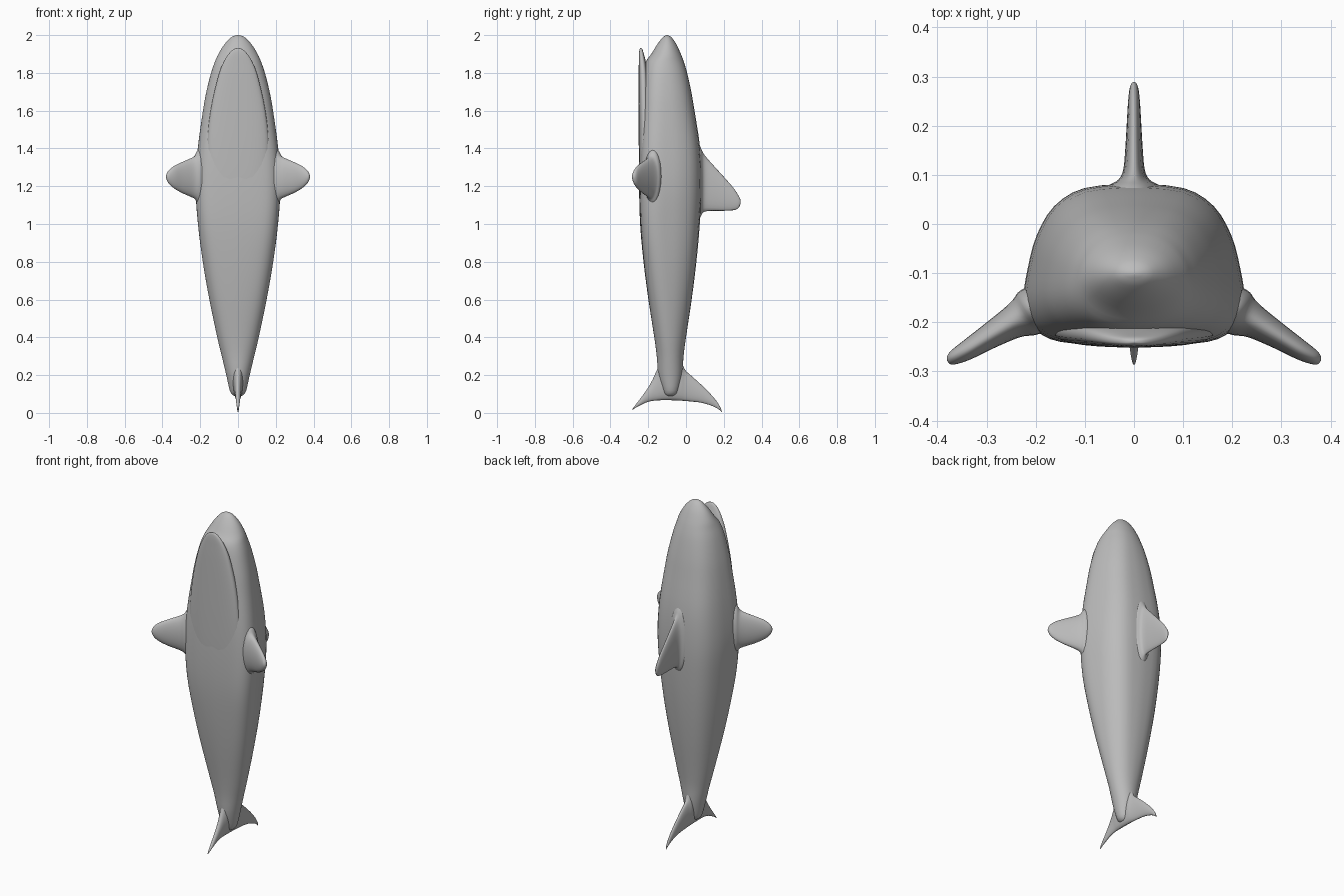
import bpy, bmesh, math
from mathutils import Vector

grey = bpy.data.materials.new("grey skin")
grey.diffuse_color = (0.5, 0.5, 0.5, 1)


def spline(rows, steps):
    """Smooth curve through rows of numbers."""
    out = []
    n = len(rows)
    for i in range(n - 1):
        p = [rows[max(0, min(n - 1, i + k))] for k in (-1, 0, 1, 2)]
        for s in range(steps):
            t = s / steps
            out.append([0.5 * (2 * b + (c - a) * t + (2 * a - 5 * b + 4 * c - d) * t * t
                               + (3 * b - a - 3 * c + d) * t ** 3)
                        for a, b, c, d in zip(*p)])
    out.append(list(rows[-1]))
    return out


def loft(name, rings):
    bm = bmesh.new()
    vr = [[bm.verts.new(p) for p in r] for r in rings]
    n = len(vr[0])
    for a, b in zip(vr, vr[1:]):
        for i in range(n):
            j = (i + 1) % n
            bm.faces.new((a[i], a[j], b[j], b[i]))
    bm.faces.new(vr[0])
    bm.faces.new(vr[-1])
    bmesh.ops.recalc_face_normals(bm, faces=bm.faces)
    me = bpy.data.meshes.new(name)
    bm.to_mesh(me)
    bm.free()
    me.materials.append(grey)
    ob = bpy.data.objects.new(name, me)
    bpy.context.collection.objects.link(ob)
    for f in me.polygons:
        f.use_smooth = True
    return ob


def ellipse(center, u, v, n=24):
    c, u, v = Vector(center), Vector(u), Vector(v)
    return [c + u * math.cos(2 * math.pi * i / n) + v * math.sin(2 * math.pi * i / n)
            for i in range(n)]


# Body: bell-shaped section with a flat belly, rounder toward nose and tail
half = spline([(0, 0), (.45, .01), (.75, .04), (.93, .13), (1, .28), (.96, .48),
               (.88, .68), (.72, .86), (.45, .97), (0, 1)], 3)
bell = half + [(-x, t) for x, t in half[-2:0:-1]]
body_rows = [  # z, half width, belly y, back y, roundness
    (.088, .012, -.095, -.07, 1), (.095, .028, -.112, -.052, 1), (.12, .044, -.124, -.038, 1),
    (.2, .062, -.146, -.02, 1), (.3, .086, -.155, -.013, .9), (.4, .11, -.168, .0, .7),
    (.6, .152, -.199, .03, .4), (.8, .187, -.225, .055, .2), (1.0, .212, -.243, .073, 0),
    (1.2, .225, -.248, .083, 0), (1.4, .213, -.244, .075, 0), (1.6, .186, -.236, .045, .2),
    (1.7, .168, -.231, .028, .3), (1.8, .143, -.224, .006, .5), (1.86, .122, -.212, -.012, .7),
    (1.9, .104, -.184, -.027, .9), (1.95, .073, -.153, -.05, 1), (1.985, .04, -.126, -.074, 1),
    (1.997, .018, -.11, -.09, 1), (2.0, .003, -.102, -.098, 1)]
rings = []
for z, w, y0, y1, k in spline(body_rows, 3):
    ring = []
    for i, (x, t) in enumerate(bell):
        a = 2 * math.pi * i / len(bell)
        ex, et = math.sin(a), .5 - .5 * math.cos(a)
        x, t = x + (ex - x) * k, t + (et - t) * k
        ring.append((x * w, y0 + (y1 - y0) * t, z))
    rings.append(ring)
loft("body", rings)

# Lower jaw: thin tongue-shaped plate lying over the throat
jaw_rows = [  # z, half width, front y, back y
    (1.932, .003, -.241, -.238), (1.925, .024, -.246, -.231), (1.9, .05, -.249, -.223),
    (1.85, .08, -.25, -.211), (1.77, .108, -.251, -.2), (1.6, .145, -.251, -.19),
    (1.4, .165, -.25, -.18), (1.2, .15, -.246, -.18), (1.1, .1, -.235, -.19)]
rings = []
for z, w, y0, y1 in spline(jaw_rows, 3):
    ring = []
    for i in range(32):
        a = 2 * math.pi * i / 32
        c, s = math.cos(a), math.sin(a)
        ring.append((w * math.copysign(abs(c) ** .8, c),
                     (y0 + y1) / 2 + (y1 - y0) / 2 * math.copysign(abs(s) ** .7, s), z))
    rings.append(ring)
loft("lower_jaw", rings)

# Pectoral fins: flared root, swept forward and outward
fin_rows = [  # x, y, z, half chord, half thickness
    (.15, -.165, 1.25, .16, .06), (.205, -.178, 1.25, .145, .05), (.225, -.19, 1.247, .117, .042),
    (.25, -.202, 1.246, .102, .033), (.3, -.232, 1.246, .08, .025), (.34, -.257, 1.248, .058, .02),
    (.365, -.271, 1.249, .036, .015), (.376, -.278, 1.25, .016, .009), (.379, -.28, 1.25, .002, .002)]
for side, name in ((1, "right_pectoral_fin"), (-1, "left_pectoral_fin")):
    loft(name, [ellipse((side * x, y, z), (0, 0, c), (side * .5 * t, .87 * t, 0))
                for x, y, z, c, t in spline(fin_rows, 4)])


def upright_fin(name, rows):
    """Fin in the centre plane; rows are y, low z, high z, half thickness."""
    loft(name, [ellipse((0, y, (a + b) / 2), (0, 0, (b - a) / 2), (t, 0, 0))
                for y, a, b, t in spline(rows, 4)])


# Dorsal fin
upright_fin("dorsal_fin", [
    (.04, 1.0, 1.47, .075), (.075, 1.035, 1.41, .055), (.09, 1.06, 1.378, .032),
    (.11, 1.068, 1.35, .022), (.15, 1.07, 1.305, .018), (.2, 1.07, 1.25, .015),
    (.25, 1.073, 1.193, .012), (.275, 1.082, 1.155, .009), (.286, 1.1, 1.135, .005),
    (.289, 1.115, 1.121, .001)])

# Tail fin: crescent with a longer upper lobe
upright_fin("tail_fin", [
    (-.286, .013, .017, .002), (-.275, .022, .033, .005), (-.25, .036, .065, .009),
    (-.21, .055, .12, .013), (-.18, .063, .17, .016), (-.155, .066, .225, .02),
    (-.13, .067, .28, .026), (-.08, .067, .3, .03), (-.03, .065, .28, .026),
    (-.005, .063, .228, .02), (.03, .06, .195, .016), (.08, .054, .15, .013),
    (.13, .04, .1, .01), (.165, .024, .058, .007), (.185, .009, .023, .004),
    (.19, .003, .006, .001)])
